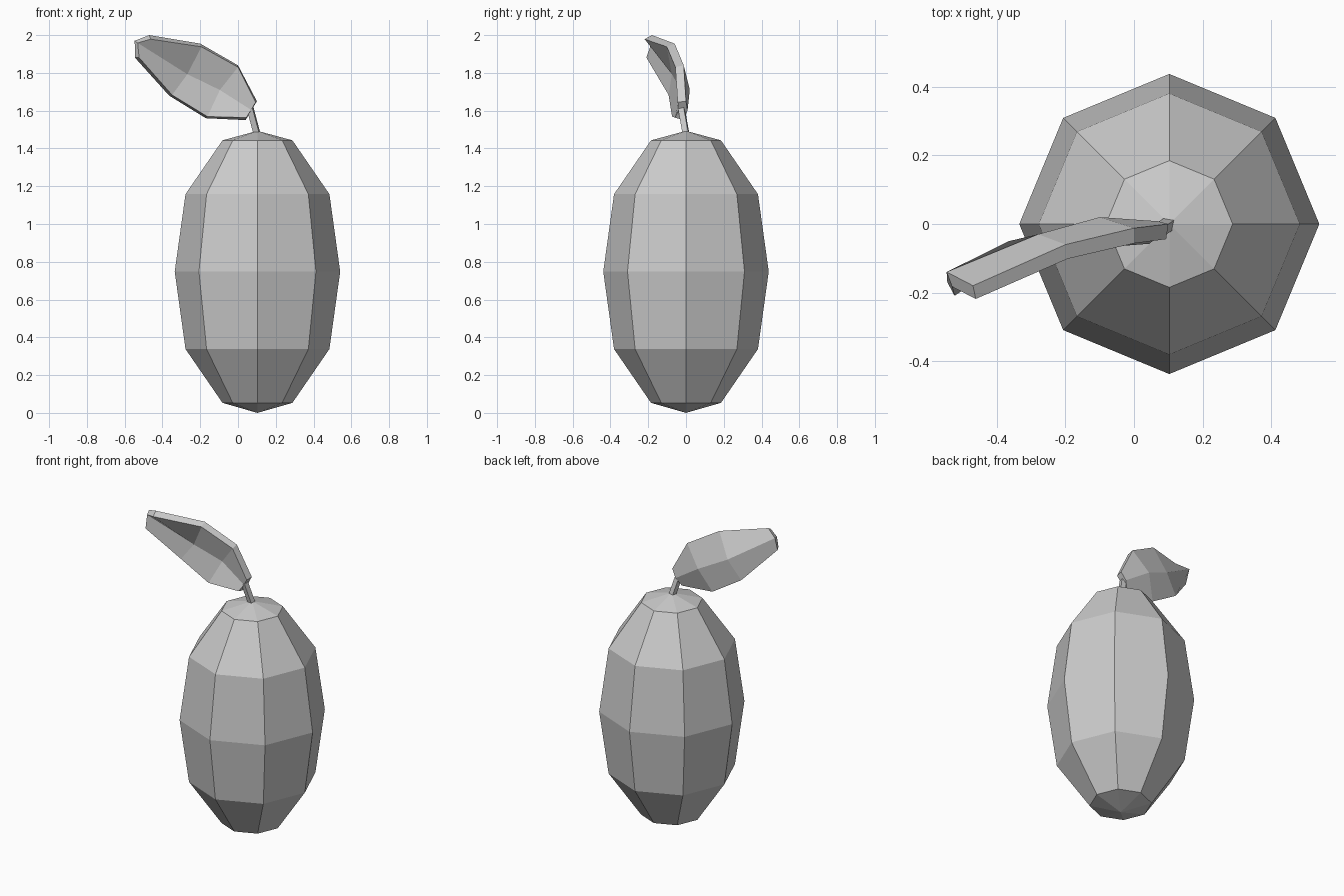
import bpy
import bmesh
import math
from mathutils import Vector

cube = bpy.data.objects.get("Cube")
if cube:
    bpy.data.objects.remove(cube)

grey = bpy.data.materials.new("plain_grey")
grey.use_nodes = True
colour = (0.6, 0.6, 0.6, 1)
grey.diffuse_color = colour
grey.node_tree.nodes["Principled BSDF"].inputs["Base Color"].default_value = colour


def add_object(name, bm):
    bmesh.ops.recalc_face_normals(bm, faces=bm.faces)
    mesh = bpy.data.meshes.new(name)
    bm.to_mesh(mesh)
    bm.free()
    mesh.materials.append(grey)
    obj = bpy.data.objects.new(name, mesh)
    bpy.context.collection.objects.link(obj)
    return obj


# Fruit: eight-sided body, symmetric about its widest ring
SIDES = 8
CENTRE_X, MID_Z = 0.103, 0.748
half = [(0.185, 0.695), (0.381, 0.41)]
profile = [(r, -h) for r, h in half] + [(0.438, 0)] + half[::-1]
bm = bmesh.new()
rings = []
for r, h in profile:
    rings.append([bm.verts.new((CENTRE_X + r * math.cos(math.tau * i / SIDES),
                                r * math.sin(math.tau * i / SIDES), MID_Z + h))
                  for i in range(SIDES)])
bottom = bm.verts.new((CENTRE_X, 0, 0))
top = bm.verts.new((CENTRE_X, 0, 2 * MID_Z - 0.003))
for i in range(SIDES):
    j = (i + 1) % SIDES
    for a, b in zip(rings, rings[1:]):
        bm.faces.new((a[i], a[j], b[j], b[i]))
    bm.faces.new((bottom, rings[0][j], rings[0][i]))
    bm.faces.new((top, rings[-1][i], rings[-1][j]))
add_object("fruit_body", bm)

# Stem: thin leaning square prism
start, end = Vector((0.105, 0.003, 1.46)), Vector((0.065, -0.024, 1.61))
axis = end - start
bm = bmesh.new()
bmesh.ops.create_cone(bm, cap_ends=True, segments=4, radius1=0.022,
                      radius2=0.022, depth=axis.length)
turn = axis.to_track_quat('Z', 'Y').to_matrix().to_4x4()
bmesh.ops.transform(bm, matrix=turn, verts=bm.verts)
bmesh.ops.translate(bm, vec=(start + end) / 2, verts=bm.verts)
add_object("stem", bm)

# Leaf: folded blade; upper edge, midrib and lower edge from tip to base
blade = [
    [(-0.47, -0.18, 2.0), (-0.2, -0.06, 1.955), (0, -0.012, 1.84), (0.1, 0, 1.65)],
    [(-0.547, -0.14, 1.97), (-0.28, -0.03, 1.8), (-0.1, 0.02, 1.71), (0.07, 0.008, 1.6)],
    [(-0.545, -0.17, 1.88), (-0.365, -0.05, 1.68), (-0.17, -0.03, 1.56), (0.04, -0.015, 1.55)],
]
bm = bmesh.new()
rows = [[bm.verts.new(p) for p in row] for row in blade]
for a, b in zip(rows, rows[1:]):
    for i in range(len(a) - 1):
        bm.faces.new((a[i], a[i + 1], b[i + 1], b[i]))
bm.normal_update()
leaf = add_object("leaf", bm)
# Thicken towards the front, whichever way the blade faces
facing = sum(p.normal.y for p in leaf.data.polygons)
solid = leaf.modifiers.new("thickness", 'SOLIDIFY')
solid.thickness = 0.045
solid.offset = 1 if facing < 0 else -1
solid.use_even_offset = True
